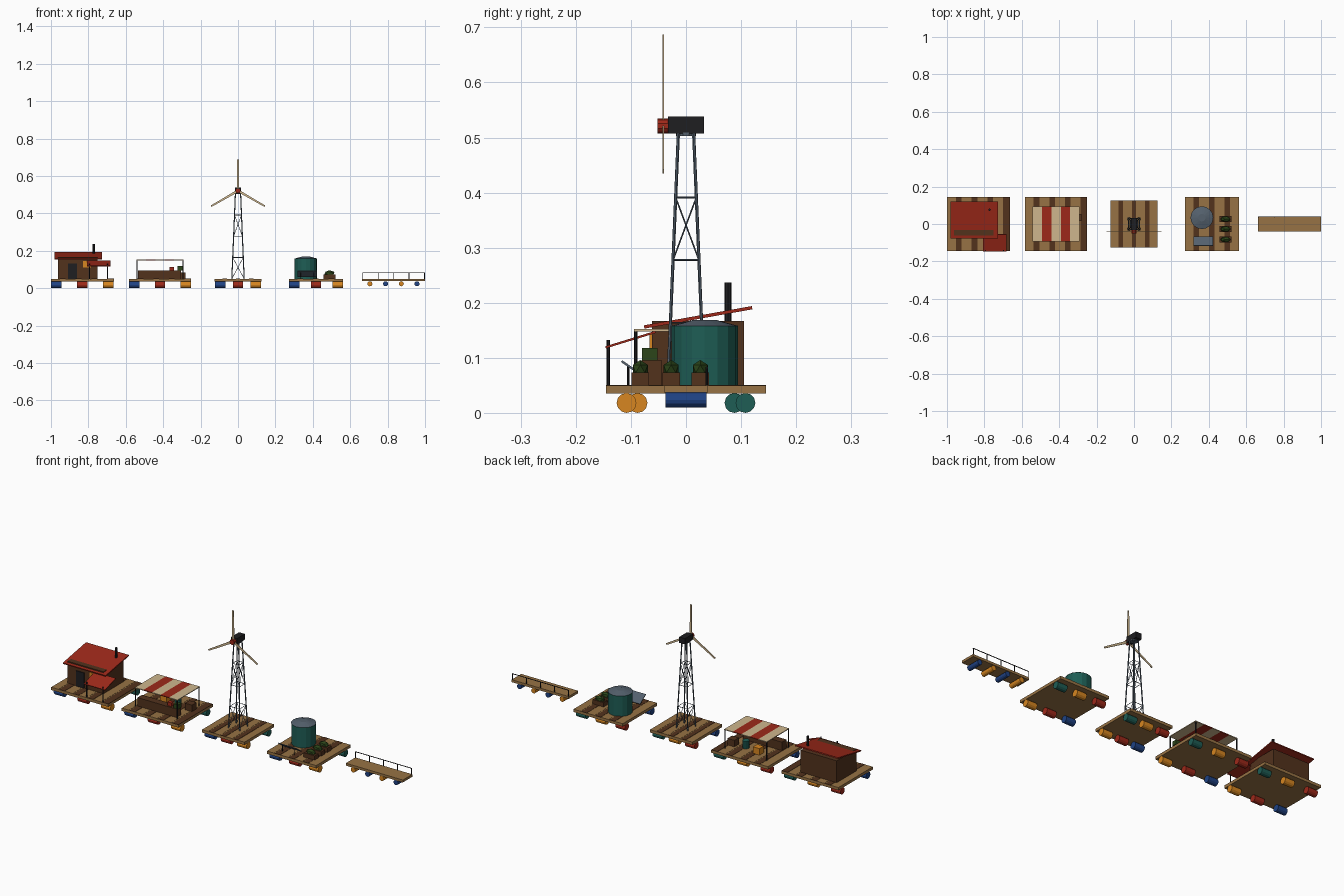
import bpy, bmesh, math
from mathutils import Vector, Matrix

if "Cube" in bpy.data.objects:
    bpy.data.objects.remove(bpy.data.objects["Cube"])

def mat(name, rgb):
    m = bpy.data.materials.new(name)
    m.diffuse_color = (*rgb, 1)
    m.use_nodes = True
    m.node_tree.nodes["Principled BSDF"].inputs["Base Color"].default_value = m.diffuse_color
    return m

TAN = mat("tan_wood", (.31, .17, .058))
BROWN = mat("dark_brown_wood", (.085, .032, .012))
RED = mat("rust_red", (.34, .022, .01))
YELLOW = mat("amber", (.68, .24, .015))
BLUE = mat("drum_blue", (.014, .055, .23))
TEAL = mat("teal", (.013, .11, .09))
SLATE = mat("slate_grey", (.09, .12, .155))
BLACK = mat("black_metal", (.013, .013, .015))
CREAM = mat("cream", (.62, .47, .27))
GREEN = mat("leaf_green", (.025, .06, .01))

def finish(name, bm, m):
    me = bpy.data.meshes.new(name)
    bm.to_mesh(me)
    bm.free()
    me.materials.append(m)
    ob = bpy.data.objects.new(name, me)
    bpy.context.collection.objects.link(ob)
    return ob

def box(name, x0, x1, y0, y1, z0, z1, m, rot=None):
    """Axis aligned box, optionally rotated about its centre."""
    bm = bmesh.new()
    c = Vector(((x0 + x1) / 2, (y0 + y1) / 2, (z0 + z1) / 2))
    M = Matrix.Translation(c) @ (rot or Matrix()) @ Matrix.Diagonal((x1 - x0, y1 - y0, z1 - z0, 1))
    bmesh.ops.create_cube(bm, size=1, matrix=M)
    return finish(name, bm, m)

def rod(name, a, b, r, m, n=6, r2=None):
    """Cylinder or cone between two points."""
    a, b = Vector(a), Vector(b)
    d = b - a
    bm = bmesh.new()
    M = Matrix.Translation((a + b) / 2) @ d.to_track_quat('Z', 'Y').to_matrix().to_4x4()
    bmesh.ops.create_cone(bm, cap_ends=True, segments=n, radius1=r,
                          radius2=r if r2 is None else r2, depth=d.length, matrix=M)
    return finish(name, bm, m)

def sloped(name, x0, x1, a, b, t, m):
    """Thin sheet whose profile runs from a=(y,z) to b=(y,z)."""
    ln = math.hypot(b[0] - a[0], b[1] - a[1])
    cy, cz = (a[0] + b[0]) / 2, (a[1] + b[1]) / 2
    ang = math.atan2(b[1] - a[1], b[0] - a[0])
    return box(name, x0, x1, cy - ln / 2, cy + ln / 2, cz - t / 2, cz + t / 2, m,
               Matrix.Rotation(ang, 4, 'X'))

# ---- floating platforms: slab, dark planks, six drums
DRUMS = [BLUE, RED, YELLOW, TEAL]
def platform(name, cx, w, d, planks):
    box(name + "_deck", cx - w/2, cx + w/2, -d/2, d/2, .035, .049, TAN)
    pitch = w / planks
    for i in range(planks):
        x = cx - w/2 + i * pitch
        dark = i % 2
        e = .006 if dark else 0
        box(name + "_plank", x + e, x + pitch - (e if i < planks - 1 else 0), -d/2, d/2,
            .048, .0505 if dark else .05, BROWN if dark else TAN)
    for j, s in enumerate((-1, 1)):
        for i in range(3):
            x = cx + (i - 1) * (w/2 - .029)
            y = s * (d/2 - .037)
            rod(name + "_drum", (x - .028, y, .018), (x + .028, y, .018), .018,
                DRUMS[(i + j) % 4], 12)

platform("hut_raft", -.832, .336, .29, 8)
platform("market_raft", -.417, .334, .29, 8)
platform("turbine_raft", 0, .25, .25, 7)
platform("tank_raft", .417, .29, .29, 7)

# ---- hut: walls poke through the tilted roof near the front
box("hut_walls", -.962, -.75, -.062, .105, .05, .167, BROWN)
sloped("hut_roof", -.98, -.727, (-.076, .156), (.12, .191), .006, RED)
box("hut_door", -.91, -.862, -.066, -.06, .05, .132, BLACK)
box("hut_window", -.828, -.785, -.066, -.06, .11, .145, YELLOW)
rod("chimney", (-.772, .076, .15), (-.772, .076, .237), .0065, BLACK, 8)
sloped("porch_roof", -.807, -.682, (-.146, .119), (-.055, .147), .004, RED)
for x in (-.793, -.698):
    rod("porch_post", (x, -.141, .05), (x, -.141, .132), .003, BLACK)

# ---- market stall
for i in range(5):
    x = -.542 + i * .0502
    box("canopy_stripe", x, x + .0502, -.094, .094, .148, .152, RED if i % 2 else CREAM)
for x in (-.54, -.294):
    for y in (-.091, .091):
        rod("stall_post", (x, y, .05), (x, y, .149), .003, BLACK)
box("counter", -.535, -.305, -.082, -.044, .05, .095, BROWN)
box("red_goods", -.366, -.342, -.073, -.053, .095, .114, RED)
box("green_goods", -.323, -.297, -.08, -.052, .095, .118, GREEN)
rod("teal_keg", (-.372, .026, .05), (-.372, .026, .09), .017, TEAL, 10)
box("amber_crate", -.476, -.438, .025, .061, .05, .085, YELLOW)
box("brown_crate", -.322, -.282, .015, .053, .05, .085, BROWN)

# ---- wind turbine: tapered lattice tower
def corner(k, z):
    h = .033 + (.014 - .033) * (z - .05) / .455
    sx, sy = ((-1, -1), (1, -1), (1, 1), (-1, 1))[k % 4]
    return (sx * h, sy * h, z)

LEV = [.05 + .455 * i / 4 for i in range(5)]
for k in range(4):
    rod("tower_leg", corner(k, .05), corner(k, .508), .003, SLATE)
    for z in LEV[1:4]:
        rod("tower_ring", corner(k, z), corner(k + 1, z), .0017, SLATE, 4)
    for lo in (0, 2):
        for a, b in ((k, k + 1), (k + 1, k)):
            rod("tower_brace", corner(a, LEV[lo]), corner(b, LEV[lo + 1]), .0014, SLATE, 4)
rod("tower_cap", (0, 0, .503), (0, 0, .509), .018, SLATE, 10)
box("nacelle", -.017, .017, -.033, .033, .507, .538, BLACK)
rod("rotor_hub", (0, -.052, .521), (0, -.032, .521), .0135, RED, 10)
for i in range(3):
    bm = bmesh.new()
    R = Matrix.Translation((0, -.041, .521)) @ Matrix.Rotation(i * math.tau / 3, 4, 'Y')
    bmesh.ops.create_cube(bm, size=1, matrix=Matrix.Translation((0, 0, .085))
                          @ Matrix.Diagonal((.013, .003, .162, 1)))
    for v in bm.verts:
        if v.co.z > .1:
            v.co.x *= .65
    bm.transform(R)
    finish("rotor_blade", bm, CREAM)

# ---- water tank, solar panel and planters
rod("water_tank", (.363, .034, .05), (.363, .034, .158), .06, TEAL, 16)
rod("tank_lid", (.363, .034, .158), (.363, .034, .169), .061, SLATE, 16, .02)
sloped("solar_panel", .318, .422, (-.117, .094), (-.068, .06), .004, SLATE)
for x in (.335, .405):
    rod("panel_leg", (x, -.105, .05), (x, -.105, .085), .002, BLACK)
for y in (-.083, -.027, .026):
    box("planter", .457, .521, y - .016, y + .016, .05, .073, BROWN)
    bm = bmesh.new()
    bmesh.ops.create_icosphere(bm, subdivisions=1, radius=1,
                               matrix=Matrix.Translation((.489, y, .08))
                               @ Matrix.Diagonal((.03, .016, .016, 1)))
    finish("planter_bush", bm, GREEN)

# ---- footbridge with a rail on the back edge
box("bridge_deck", .664, 1.0, -.04, .04, .037, .05, TAN)
for i, x in enumerate((.705, .789, .873, .957)):
    rod("bridge_float", (x, -.0375, .0235), (x, .0375, .0235), .0135, (YELLOW, BLUE)[i % 2], 12)
for i in range(5):
    x = .667 + i * .0825
    rod("bridge_post", (x, .038, .045), (x, .038, .083), .0022, BLACK)
rod("bridge_rail", (.665, .038, .082), (.999, .038, .082), .0022, BLACK)
